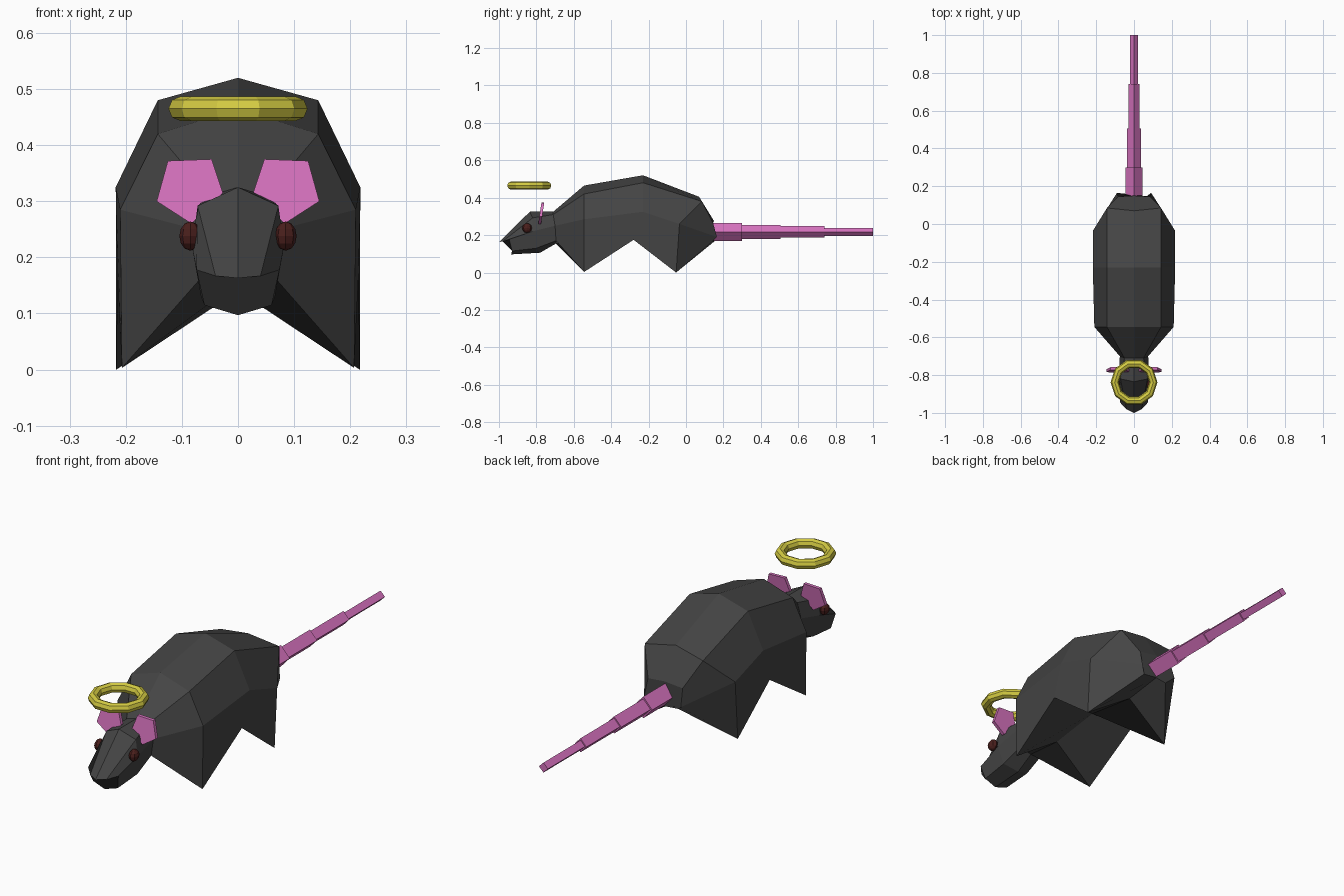
import bpy, bmesh, math
from mathutils import Matrix, Vector

cube = bpy.data.objects.get("Cube")
if cube:
    bpy.data.objects.remove(cube, do_unlink=True)


def make_material(name, rgb):
    m = bpy.data.materials.new(name)
    m.use_nodes = True
    m.diffuse_color = (*rgb, 1)
    m.node_tree.nodes["Principled BSDF"].inputs["Base Color"].default_value = (*rgb, 1)
    return m


fur = make_material("dark grey fur", (0.058, 0.058, 0.058))
pink = make_material("pink skin", (0.68, 0.17, 0.52))
gold = make_material("yellow gold", (0.66, 0.6, 0.055))
red = make_material("dark red eye", (0.07, 0.014, 0.012))


def finish(name, bm, mat):
    bmesh.ops.recalc_face_normals(bm, faces=bm.faces)
    mesh = bpy.data.meshes.new(name)
    bm.to_mesh(mesh)
    bm.free()
    mesh.materials.append(mat)
    ob = bpy.data.objects.new(name, mesh)
    bpy.context.scene.collection.objects.link(ob)
    return ob


def loft(bm, rings):
    """Join closed rings of equal length and cap both ends."""
    loops = [[bm.verts.new(p) for p in ring] for ring in rings]
    n = len(loops[0])
    for a, b in zip(loops, loops[1:]):
        for i in range(n):
            j = (i + 1) % n
            bm.faces.new((a[i], a[j], b[j], b[i]))
    bm.faces.new(loops[0])
    bm.faces.new(loops[-1])


def mirrored(half):
    """Half section from top centre to bottom centre, completed across x = 0."""
    return half + [(-x, y, z) for x, y, z in half[-2:0:-1]]


# Shared neck section
neck = [(0, -.71, .325), (.05, -.71, .31), (.075, -.7, .25), (.06, -.695, .17), (0, -.695, .155)]

# Head: snout, cheeks, neck
snout = [(0, -1, .163), (.04, -.98, .167), (.074, -.945, .178), (.06, -.93, .115), (0, -.935, .097)]
cheek = [(0, -.835, .325), (.072, -.82, .292), (.082, -.82, .22), (.066, -.8, .13), (0, -.78, .106)]
bm = bmesh.new()
loft(bm, [mirrored(r) for r in (snout, cheek, neck)])
finish("head", bm, fur)

# Body: sections run back, shoulder, flank, foot or arch, belly
shoulder = [(0, -.545, .465), (.143, -.545, .42), (.21, -.545, .285), (.207, -.545, .003), (0, -.52, .14)]
middle = [(0, -.23, .52), (.143, -.23, .48), (.218, -.23, .325), (.215, -.28, .175), (0, -.28, .175)]
hips = [(0, .07, .405), (.143, .085, .38), (.217, -.035, .26), (.217, -.053, 0), (0, -.03, .14)]
rump = [(0, .15, .275), (.085, .145, .265), (.09, .165, .19), (.06, .14, .165), (0, .15, .165)]
bm = bmesh.new()
loft(bm, [mirrored(r) for r in (neck, shoulder, middle, hips, rump)])
finish("body", bm, fur)

# Tail: stepped diamond segments
bm = bmesh.new()
z = .217
for y0, y1, w, h in ((.14, .3, .044, .048), (.3, .505, .036, .038),
                     (.505, .74, .029, .031), (.74, 1, .022, .022)):
    loft(bm, [[(w, y, z), (0, y, z + h), (-w, y, z), (0, y, z - h)] for y in (y0, y1)])
finish("tail", bm, pink)

# Ears: thin leaning five-sided plates
ear = [(.125, .372), (.047, .375), (.027, .315), (.083, .26), (.145, .3)]
for side, sx in (("left", 1), ("right", -1)):
    bm = bmesh.new()
    loft(bm, [[(sx * x, -.79 + (h - .26) * .15 + t, h) for x, h in ear] for t in (0, .015)])
    finish(side + "_ear", bm, pink)

    # Eyes: flattened low-poly balls
    bm = bmesh.new()
    bmesh.ops.create_uvsphere(bm, u_segments=8, v_segments=6, radius=.026)
    bmesh.ops.transform(bm, verts=bm.verts, matrix=Matrix.Translation((sx * .085, -.85, .238))
                        @ Matrix.Diagonal((.75, 1, 1, 1)))
    finish(side + "_eye", bm, red)

# Halo
bpy.ops.mesh.primitive_torus_add(major_segments=10, minor_segments=8, major_radius=.102,
                                 minor_radius=.022, location=(0, -.838, .465))
halo = bpy.context.object
halo.name = "halo"
halo.data.materials.append(gold)
